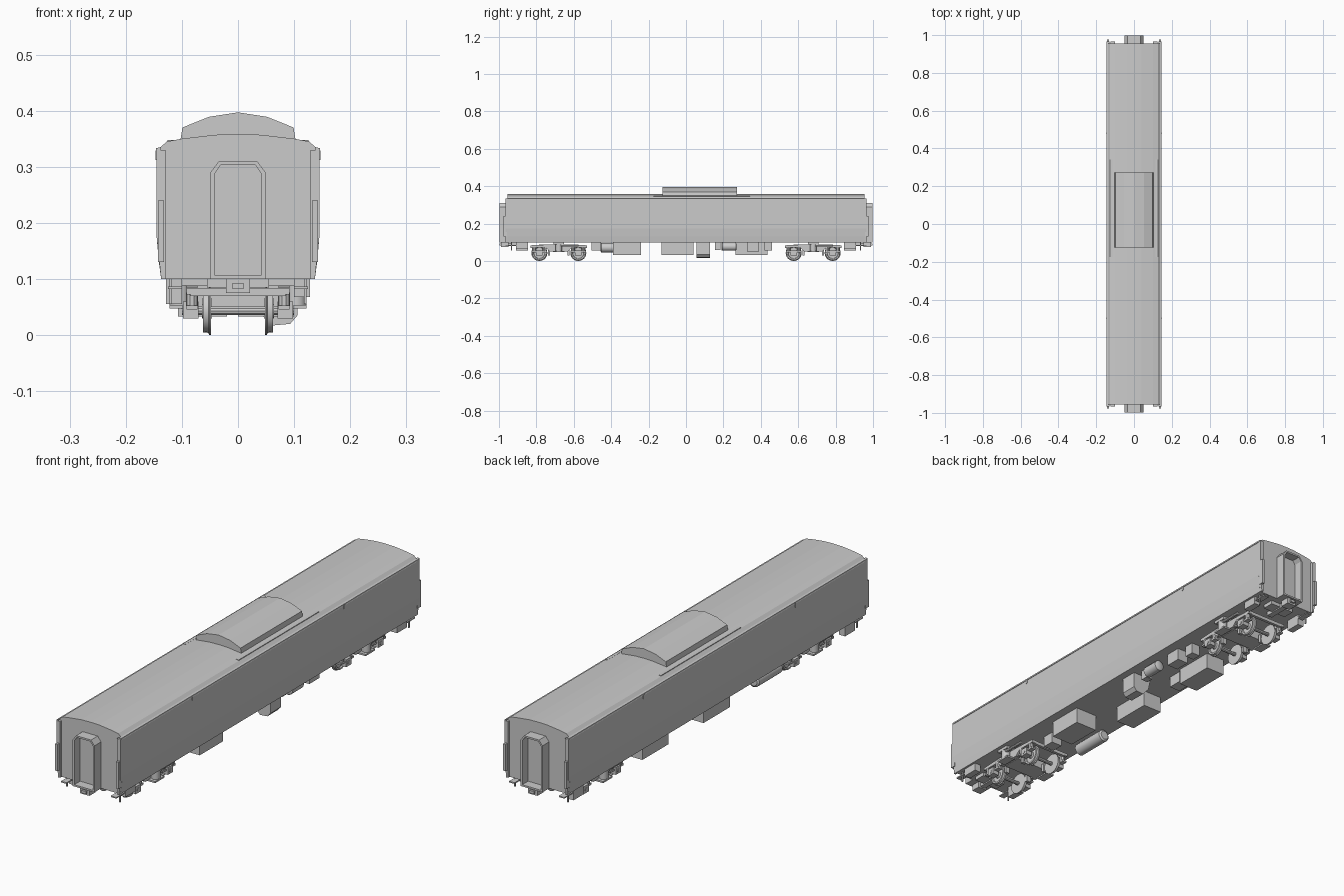
import bpy, bmesh, math
from mathutils import Vector

if "Cube" in bpy.data.objects:
    bpy.data.objects.remove(bpy.data.objects["Cube"])


def finish(name, bm):
    bmesh.ops.recalc_face_normals(bm, faces=bm.faces)
    me = bpy.data.meshes.new(name)
    bm.to_mesh(me)
    bm.free()
    ob = bpy.data.objects.new(name, me)
    bpy.context.collection.objects.link(ob)
    return ob


def prism(name, pts, a, b, axis='y'):
    """Extrude a 2D profile: (x,z) along y, or (y,z) along x."""
    bm = bmesh.new()
    place = (lambda p, t: (p[0], t, p[1])) if axis == 'y' else (lambda p, t: (t, p[0], p[1]))
    lo = [bm.verts.new(place(p, a)) for p in pts]
    hi = [bm.verts.new(place(p, b)) for p in pts]
    n = len(pts)
    bm.faces.new(lo)
    bm.faces.new(hi[::-1])
    for i in range(n):
        j = (i + 1) % n
        bm.faces.new((lo[i], lo[j], hi[j], hi[i]))
    return finish(name, bm)


def box(name, x0, x1, y0, y1, z0, z1):
    return prism(name, [(x0, z0), (x1, z0), (x1, z1), (x0, z1)], y0, y1)


def lathe(name, prof, centre, axis='x', seg=20):
    """Spin (offset, radius) rings around an axis through centre, with end caps."""
    bm = bmesh.new()
    rings = []
    for t, r in prof:
        ring = []
        for i in range(seg):
            a = 2 * math.pi * i / seg
            u, v = r * math.cos(a), r * math.sin(a)
            off = {'x': (t, u, v), 'y': (u, t, v), 'z': (u, v, t)}[axis]
            ring.append(bm.verts.new(Vector(centre) + Vector(off)))
        rings.append(ring)
    for p, q in zip(rings, rings[1:]):
        for i in range(seg):
            j = (i + 1) % seg
            bm.faces.new((p[i], p[j], q[j], q[i]))
    bm.faces.new(rings[0])
    bm.faces.new(rings[-1][::-1])
    ob = finish(name, bm)
    bpy.context.view_layer.objects.active = ob
    ob.select_set(True)
    bpy.ops.object.shade_smooth_by_angle(angle=math.radians(35))
    ob.select_set(False)
    return ob


def both(half):
    """Mirror a half profile, listed from bottom to top, across x = 0."""
    return half + [(-x, z) for x, z in reversed(half) if x > 1e-6]


# Car body with low arched roof
body = both([(.137, .1), (.141, .13), (.145, .175), (.145, .325), (.14, .333), (.127, .345),
             (.1, .350), (.075, .353), (.04, .357), (0, .358)])
prism('car_body', body, -.955, .955)

# Roof pod
prism('roof_pod', both([(.103, .345), (.099, .37), (.052, .389), (0, .397)]), -.125, .272)

for s in (-1, 1):
    # Roof gutters, walkway strips, drain spouts
    prism('gutter', [(s * .138, .327), (s * .146, .327), (s * .146, .333), (s * .138, .335)], -.965, .965)
    box('roof_strip', *sorted((s * .114, s * .126)), -.175, .342, .343, .348)
    for y in (-.5, .48):
        box('drain_spout', *sorted((s * .143, s * .147)), y - .004, y + .004, .312, .329)
    for e in (-1, 1):
        # Side wall overhang at the ends and lower door-edge guards
        prism('end_post', [(s * .129, .1), (s * .137, .1), (s * .145, .175), (s * .145, .33), (s * .129, .33)],
              *sorted((e * .953, e * .966)))
        box('edge_guard', *sorted((s * .132, s * .143)), *sorted((e * .956, e * .977)), .13, .24)
        # Corner steps
        box('step_box', *sorted((s * .1, s * .128)), *sorted((e * .845, e * .91)), .055 if s < 0 else .068, .1)
        box('step_tread', *sorted((s * .1, s * .125)), *sorted((e * .91, e * .965)), .082, .087)
        box('step_hanger', *sorted((s * .118, s * .122)), *sorted((e * .93, e * .936)), .055, .1)

# Gangway frames (open shells) and couplers
outer = [(.049, .1), (.049, .29), (.034, .31)]
inner = [(.042, .107), (.042, .287), (.031, .303)]
for e in (-1, 1):
    bm = bmesh.new()
    loops = [[bm.verts.new((x, e * y, z)) for x, z in both(p)]
             for p, y in ((outer, .953), (outer, .998), (inner, .998), (inner, .96))]
    for p, q in zip(loops, loops[1:]):
        for i in range(len(p)):
            j = (i + 1) % len(p)
            bm.faces.new((p[i], p[j], q[j], q[i]))
    bm.faces.new(loops[-1])
    finish('gangway', bm)
    box('coupler_shank', -.012, .012, *sorted((e * .85, e * .96)), .08, .097)
    box('coupler_head', -.021, .021, *sorted((e * .95, e * .99)), .075, .1)
    box('coupler_knuckle', -.01, .01, *sorted((e * .985, e * .998)), .082, .093)
    box('buffer_beam', -.055, .055, *sorted((e * .88, e * .93)), .085, .1)

# Underfloor equipment
for name, d in {
    'battery_box': (.0, .1, -.39, -.24, .033, .101),
    'relay_box': (.0, .05, -.505, -.455, .055, .101),
    'converter_box': (-.107, -.02, -.13, .04, .033, .101),
    'valve_box': (-.08, -.03, .19, .25, .055, .101),
    'long_locker': (-.107, -.02, .265, .435, .033, .101),
    'fuse_box': (.045, .095, .325, .39, .05, .101),
    'junction_box': (.04, .08, .42, .46, .055, .101),
    'pipe_box': (.06, .09, .155, .185, .06, .101),
}.items():
    box(name, *d)
prism('generator', [(.02, .1), (.03, .05), (.06, .017), (.093, .02), (.106, .035), (.106, .1)], .057, .127)
lathe('air_tank_large', [(-.08, .018), (-.075, .025), (.075, .025), (.08, .018)], (-.095, -.378, .071), 'y')
lathe('air_tank_small', [(-.04, .016), (-.036, .022), (.036, .022), (.04, .016)], (.09, .23, .077), 'y')

# Bogies
for yc in (-.68, .68):
    for w in (-.104, .104):
        y = yc + w
        lathe('axle', [(-.1, .008), (.1, .008)], (0, y, .043), 'x', 10)
        for s in (-1, 1):
            lathe('wheel', [(s * .048, .043), (s * .051, .043), (s * .053, .039), (s * .062, .038),
                            (s * .062, .031), (s * .057, .029), (s * .057, .014), (s * .064, .012)],
                  (0, y, .043), 'x', 24)
            box('axle_box', *sorted((s * .07, s * .098)), y - .017, y + .017, .03, .06)
            for k in (-.028, .028):
                lathe('axle_spring', [(-.012, .011), (.012, .011)], (s * .082, y + k, .064), 'z', 10)
            box('equaliser_seat', *sorted((s * .072, s * .092)), y - .042, y + .042, .046, .053)
            box('brake_block', *sorted((s * .046, s * .064)),
                *sorted((y - math.copysign(.046, w), y - math.copysign(.058, w))), .03, .065)
    for s in (-1, 1):
        # Side frame with dropped middle
        prism('bogie_side_frame', [(yc + p, z) for p, z in (
            (-.152, .072), (-.07, .072), (-.05, .052), (.05, .052), (.07, .072), (.152, .072),
            (.152, .084), (.06, .088), (-.06, .088), (-.152, .084))],
            s * .072, s * .092, 'x')
        lathe('bolster_spring', [(-.018, .018), (.018, .018)], (s * .104, yc, .072), 'z', 12)
        box('spring_plank', *sorted((s * .085, s * .122)), yc - .03, yc + .03, .047, .054)
        lathe('damper', [(-.05, .006), (.05, .006)], (s * .112, yc + s * .055, .083), 'y', 8)
    box('bolster', -.122, .122, yc - .028, yc + .028, .088, .101)
    box('transom', -.075, .075, yc - .04, yc + .04, .05, .088)
    for e in (-.145, .145):
        box('headstock', -.085, .085, yc + e - .006, yc + e + .006, .07, .084)

# Drop everything onto the ground plane and centre it
bpy.context.view_layer.update()
low = min((o.matrix_world @ v.co).z for o in bpy.data.objects for v in o.data.vertices)
for o in bpy.data.objects:
    o.location.z -= low
